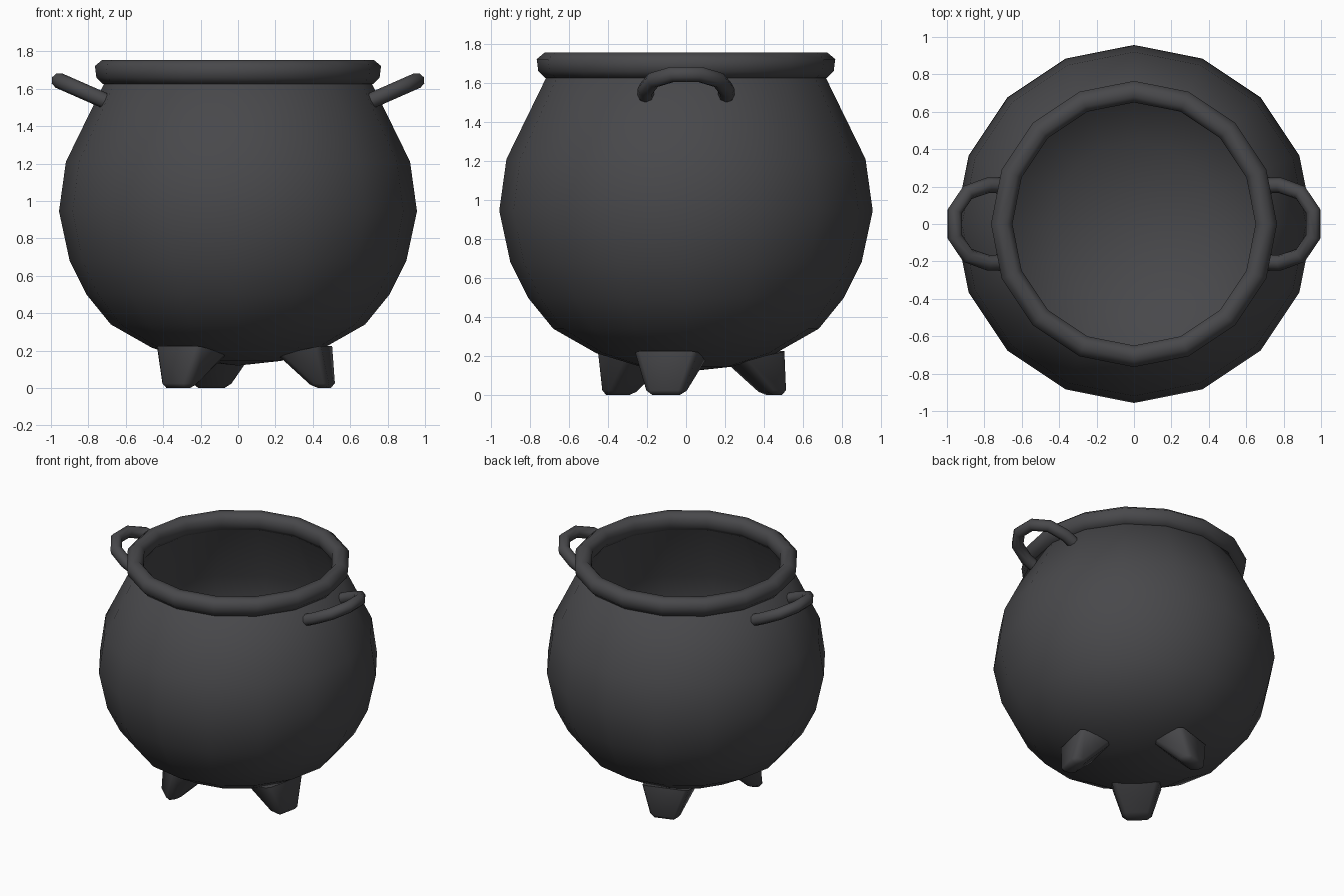
import bpy, bmesh, math
from mathutils import Vector

if "Cube" in bpy.data.objects:
    bpy.data.objects.remove(bpy.data.objects["Cube"])

iron = bpy.data.materials.new("dark iron")
iron.diffuse_color = (0.065, 0.065, 0.070, 1)
iron.use_nodes = True
iron.node_tree.nodes["Principled BSDF"].inputs["Base Color"].default_value = iron.diffuse_color


def finish(obj, angle):
    """Colour the part and smooth it up to the given edge angle."""
    obj.data.materials.clear()
    obj.data.materials.append(iron)
    bpy.ops.object.select_all(action='DESELECT')
    obj.select_set(True)
    bpy.context.view_layer.objects.active = obj
    bpy.ops.object.shade_smooth_by_angle(angle=math.radians(angle))


def from_bmesh(name, bm, angle):
    bmesh.ops.recalc_face_normals(bm, faces=bm.faces)
    me = bpy.data.meshes.new(name)
    bm.to_mesh(me)
    bm.free()
    obj = bpy.data.objects.new(name, me)
    bpy.context.collection.objects.link(obj)
    finish(obj, angle)
    return obj


def lathe(name, profile, closed, angle, sides=16):
    """Revolve an (r, z) profile around z."""
    bm = bmesh.new()
    verts = [bm.verts.new((r, 0, z)) for r, z in profile]
    pairs = list(zip(verts, verts[1:]))
    if closed:
        pairs.append((verts[-1], verts[0]))
    edges = [bm.edges.new(p) for p in pairs]
    bmesh.ops.spin(bm, geom=verts + edges, cent=(0, 0, 0), axis=(0, 0, 1),
                   angle=math.tau, steps=sides, use_duplicate=False)
    bmesh.ops.remove_doubles(bm, verts=bm.verts, dist=0.0005)
    return from_bmesh(name, bm, angle)


# Pot body: outer wall, then inner wall back down to the centre
outer = [(0, 0.12), (0.23, 0.145), (0.46, 0.215), (0.68, 0.34), (0.81, 0.50),
         (0.90, 0.68), (0.957, 0.945), (0.92, 1.21), (0.71, 1.64)]
inner = [(0.66, 1.66), (0.865, 1.20), (0.90, 0.945), (0.85, 0.71), (0.77, 0.54),
         (0.65, 0.39), (0.44, 0.27), (0.22, 0.20), (0, 0.18)]
lathe("pot_body", outer + inner, False, 60)

# Rounded rim
rim = [(0.68, 1.755), (0.725, 1.755), (0.765, 1.722), (0.757, 1.66),
       (0.722, 1.625), (0.68, 1.622), (0.65, 1.66), (0.65, 1.72)]
lathe("rim", rim, True, 75)

# Looped side handles, tilted upwards
half = [(0.69, 0.205), (0.78, 0.207), (0.89, 0.168), (0.958, 0.068)]
path = half + [(x, -y) for x, y in reversed(half)]
for side, label in ((1, "right"), (-1, "left")):
    cu = bpy.data.curves.new(label + "_handle", 'CURVE')
    cu.dimensions = '3D'
    cu.bevel_depth = 0.042
    cu.bevel_resolution = 2
    cu.use_fill_caps = True
    sp = cu.splines.new('POLY')
    sp.points.add(len(path) - 1)
    for p, (x, y) in zip(sp.points, path):
        p.co = (side * x, y, 1.535 + (x - 0.71) * 0.44, 1)
    obj = bpy.data.objects.new(label + "_handle", cu)
    bpy.context.collection.objects.link(obj)
    bpy.ops.object.select_all(action='DESELECT')
    obj.select_set(True)
    bpy.context.view_layer.objects.active = obj
    bpy.ops.object.convert(target='MESH')
    finish(bpy.context.object, 60)

# Three tapered, splayed feet
for i in range(3):
    a = math.radians(-12.5 + 120 * i)
    out = Vector((math.cos(a), math.sin(a), 0))
    tan = Vector((-math.sin(a), math.cos(a), 0))
    bm = bmesh.new()
    top, low = [[bm.verts.new(out * r + tan * t + Vector((0, 0, z)))
                 for r, t, z in ring] for ring in (
        [(0.485, -0.165, 0.225), (0.485, 0.165, 0.225),
         (0.25, 0.165, 0.175), (0.25, -0.165, 0.175)],
        [(0.518, -0.092, 0), (0.518, 0.092, 0),
         (0.43, 0.092, 0), (0.43, -0.092, 0)])]
    bm.faces.new(top)
    bm.faces.new(low[::-1])
    for j in range(4):
        k = (j + 1) % 4
        bm.faces.new((top[j], low[j], low[k], top[k]))
    bmesh.ops.recalc_face_normals(bm, faces=bm.faces)
    low_edges = [e for e in bm.edges if min(v.co.z for v in e.verts) < 0.01]
    bmesh.ops.bevel(bm, geom=low_edges, offset=0.025, segments=1,
                    affect='EDGES', clamp_overlap=True)
    from_bmesh("foot_%d" % (i + 1), bm, 50)
